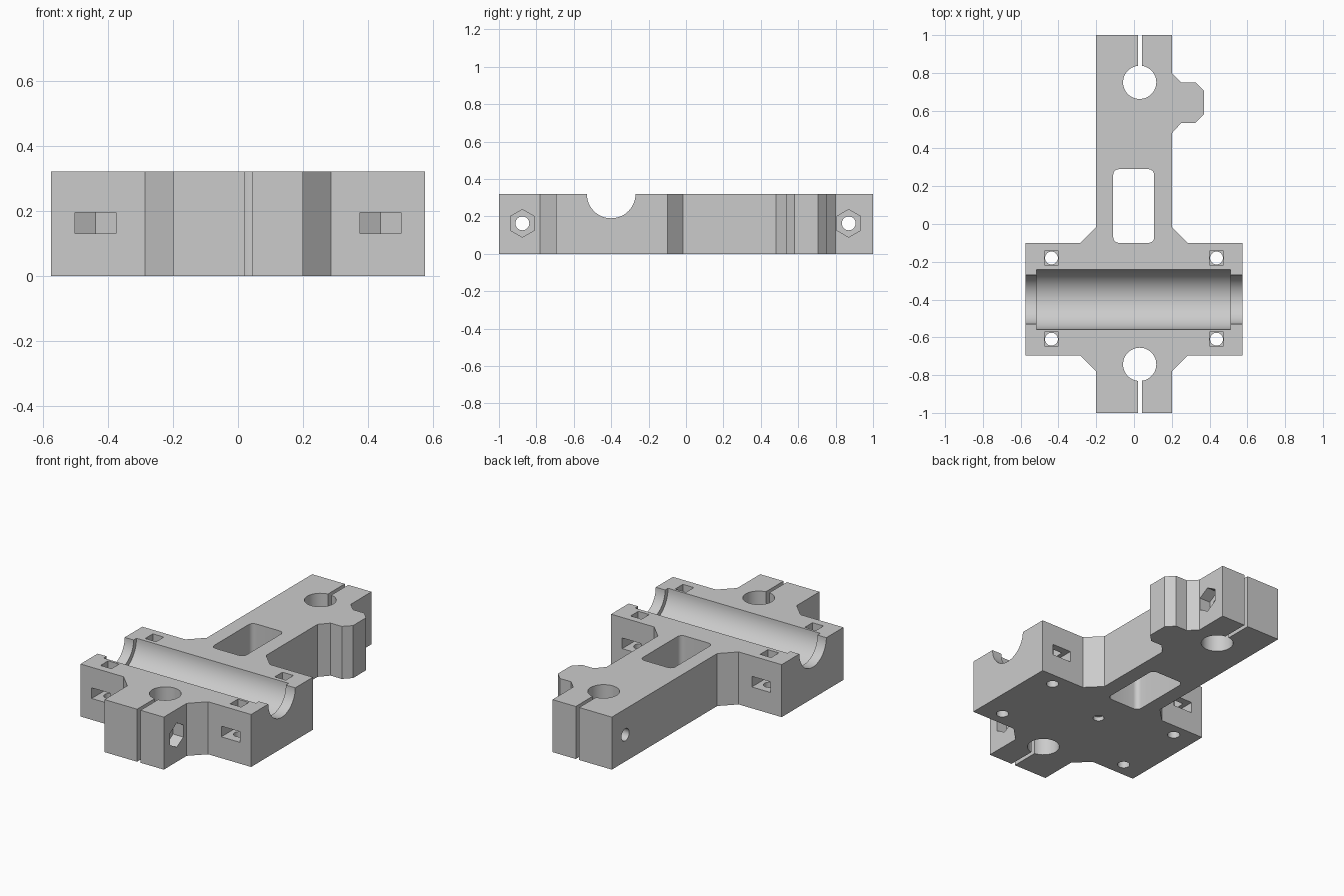
import bpy, bmesh
from math import cos, sin, pi, radians

cube = bpy.data.objects.get("Cube")
if cube:
    bpy.data.objects.remove(cube, do_unlink=True)

H = 0.32        # body thickness
EPS = 0.05      # cutter overshoot

grey = bpy.data.materials.new("light grey plastic")
grey.use_nodes = True
grey.diffuse_color = (0.6, 0.6, 0.6, 1)
grey.node_tree.nodes["Principled BSDF"].inputs["Base Color"].default_value = (0.6, 0.6, 0.6, 1)


def prism(name, pts, lo, hi, axis="z"):
    """Extrude a 2D profile along z (profile in x, y) or x (profile in y, z)."""
    bm = bmesh.new()

    def place(p, t):
        return (p[0], p[1], t) if axis == "z" else (t, p[0], p[1])
    face = bm.faces.new([bm.verts.new(place(p, lo)) for p in pts])
    ext = bmesh.ops.extrude_face_region(bm, geom=[face])
    d = hi - lo
    bmesh.ops.translate(bm, vec=(0, 0, d) if axis == "z" else (d, 0, 0),
                        verts=[v for v in ext["geom"] if isinstance(v, bmesh.types.BMVert)])
    bmesh.ops.recalc_face_normals(bm, faces=bm.faces)
    mesh = bpy.data.meshes.new(name)
    bm.to_mesh(mesh)
    bm.free()
    mesh.materials.append(grey)
    ob = bpy.data.objects.new(name, mesh)
    bpy.context.collection.objects.link(ob)
    return ob


def ring(cx, cy, r, n=48, start=0.0):
    return [(cx + r * cos(start + 2 * pi * i / n), cy + r * sin(start + 2 * pi * i / n))
            for i in range(n)]


def rect(x0, x1, y0, y1):
    return [(x0, y0), (x1, y0), (x1, y1), (x0, y1)]


def rounded_rect(x0, x1, y0, y1, r, n=6):
    pts = []
    corners = [(x1 - r, y1 - r), (x0 + r, y1 - r), (x0 + r, y0 + r), (x1 - r, y0 + r)]
    for k, (cx, cy) in enumerate(corners):
        for i in range(n + 1):
            a = (k + i / n) * pi / 2
            pts.append((cx + r * cos(a), cy + r * sin(a)))
    return pts


# Body outline: long arm, wide bearing block with chamfered joins, side tab
right_side = [(0.2, -1), (0.2, -0.78), (0.285, -0.695), (0.575, -0.695),
              (0.575, -0.1), (0.285, -0.1), (0.2, -0.015)]
tab = [(0.2, 0.48), (0.25, 0.535), (0.325, 0.535), (0.37, 0.58),
       (0.37, 0.705), (0.325, 0.75), (0.25, 0.75), (0.2, 0.8)]
left_side = [(-x, y) for x, y in reversed(right_side)]
body = prism("carriage_body", right_side + tab + [(0.2, 1), (-0.2, 1)] + left_side, 0, H)
bpy.context.view_layer.objects.active = body


def cut(pts, lo, hi, axis="z"):
    cutter = prism("cutter", pts, lo, hi, axis)
    cutter.hide_render = True
    mod = body.modifiers.new("cut", "BOOLEAN")
    mod.operation = "DIFFERENCE"
    mod.solver = "EXACT"
    mod.object = cutter
    bpy.ops.object.modifier_apply(modifier=mod.name)
    bpy.data.objects.remove(cutter, do_unlink=True)


# Bearing trough: narrow end lips and wider seat
cut(ring(-0.4, H, 0.13, 64), -0.7, 0.7, "x")
cut(ring(-0.4, H, 0.158, 64), -0.515, 0.512, "x")

# Belt window
cut(rounded_rect(-0.11, 0.107, -0.1, 0.29, 0.03), -EPS, H + EPS)

# Rod clamps: bore, split, cross bolt and nut recess
for s, bore_y, bolt_y in ((1, 0.75, 0.87), (-1, -0.743, -0.875)):
    cut(ring(0.03, bore_y, 0.088), -EPS, H + EPS)
    cut(rect(0.02, 0.043, *sorted((bore_y, s * 1.1))), -EPS, H + EPS)
    cut(ring(bolt_y, 0.163, 0.037, 32), -0.3, 0.3, "x")
    cut(ring(bolt_y, 0.163, 0.074, 6, pi / 2), 0.13, 0.3, "x")

# Block bolts: round hole, square top well, side-loaded hexagonal nut slot
for x in (-0.437, 0.437):
    for y, out in ((-0.18, 1), (-0.61, -1)):
        cut(ring(x, y, 0.034, 32), -EPS, H + EPS)
        cut(rect(x - 0.037, x + 0.037, y - 0.037, y + 0.037), 0.16, H + EPS)
        w = 0.063
        slot = [(x - w, y + out * 0.2), (x - w, y - out * w * 0.577),
                (x, y - out * w * 1.155), (x + w, y - out * w * 0.577),
                (x + w, y + out * 0.2)]
        cut(slot, 0.13, 0.195)

# Shallow pilot hole underneath
cut(ring(0, -0.305, 0.03, 24), -EPS, 0.025)

# Smooth round walls, keep edges crisp
bpy.ops.object.select_all(action="DESELECT")
body.select_set(True)
bpy.ops.object.shade_smooth_by_angle(angle=radians(25))
